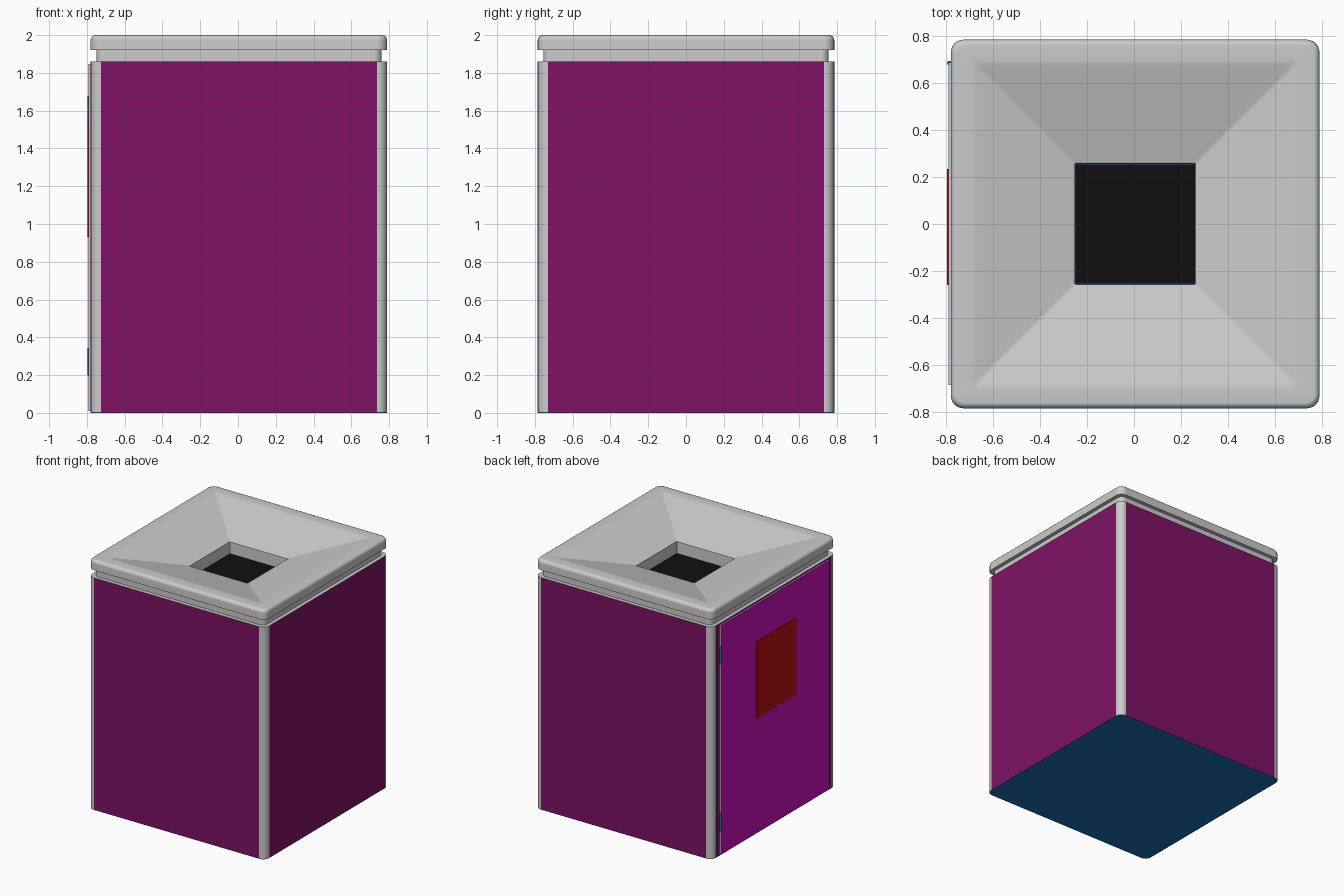
import bpy, bmesh, math

if "Cube" in bpy.data.objects:
    bpy.data.objects.remove(bpy.data.objects["Cube"])

CX = 0.005  # bin body sits slightly right so the door fits the left side


def colour(name, rgb):
    m = bpy.data.materials.new(name)
    m.diffuse_color = (*rgb, 1)
    m.use_nodes = True
    m.node_tree.nodes["Principled BSDF"].inputs["Base Color"].default_value = m.diffuse_color
    return m


PURPLE = colour("purple", (0.21, 0.006, 0.13))
MAGENTA = colour("magenta", (0.6, 0.005, 0.5))
RED = colour("red", (0.5, 0.005, 0.005))
BLUE = colour("blue", (0.01, 0.16, 0.45))
BLACK = colour("black", (0.005, 0.005, 0.005))


def finish(name, bm, mat):
    bmesh.ops.recalc_face_normals(bm, faces=bm.faces)
    me = bpy.data.meshes.new(name)
    bm.to_mesh(me)
    bm.free()
    ob = bpy.data.objects.new(name, me)
    bpy.context.collection.objects.link(ob)
    if mat:
        me.materials.append(mat)
    return ob


def loft(name, rings, mat=None, cap=False, seg=6):
    """Stack of rounded squares: (half width, corner radius, z)."""
    bm = bmesh.new()
    loops = []
    for h, r, z in rings:
        loop = []
        for q in range(4):
            mid = math.pi / 4 + q * math.pi / 2
            sx = math.copysign(h - r, math.cos(mid))
            sy = math.copysign(h - r, math.sin(mid))
            for i in range(seg + 1):
                a = q * math.pi / 2 + i / seg * math.pi / 2
                loop.append(bm.verts.new((CX + sx + r * math.cos(a), sy + r * math.sin(a), z)))
        loops.append(loop)
    n = len(loops[0])
    for a, b in zip(loops, loops[1:]):
        for i in range(n):
            bm.faces.new((a[i], a[(i + 1) % n], b[(i + 1) % n], b[i]))
    if cap:
        bm.faces.new(loops[0])
        bm.faces.new(loops[-1])
    ob = finish(name, bm, mat)
    bpy.ops.object.select_all(action='DESELECT')
    ob.select_set(True)
    bpy.context.view_layer.objects.active = ob
    bpy.ops.object.shade_smooth_by_angle(angle=math.radians(35))
    wn = ob.modifiers.new("weighted", 'WEIGHTED_NORMAL')
    wn.keep_sharp = True
    return ob


def box(name, lo, hi, mat=None):
    bm = bmesh.new()
    bmesh.ops.create_cube(bm, size=1)
    for v in bm.verts:
        v.co = [(l + h) / 2 + c * (h - l) for l, h, c in zip(lo, hi, v.co)]
    return finish(name, bm, mat)


# body frame with rounded corner posts, and base plate
loft("body_frame", [(0.784, 0.05, 0.004), (0.784, 0.05, 1.86), (0.74, 0.03, 1.86)])
loft("base_plate", [(0.784, 0.05, 0), (0.784, 0.05, 0.004)], BLUE, cap=True)

# coloured side panels
W, T = 0.73, 0.785
for side, s in (("front", -1), ("back", 1)):
    y = sorted((s * 0.76, s * T))
    box(side + "_panel", (CX - W, y[0], 0.001), (CX + W, y[1], 1.859), PURPLE)
for side, s in (("left", -1), ("right", 1)):
    x = sorted((CX + s * 0.76, CX + s * T))
    box(side + "_panel", (x[0], -W, 0.001), (x[1], W, 1.859), PURPLE)

# lid: neck, rounded rim and funnel down to the opening
loft("funnel_lid", [
    (0.755, 0.04, 1.855), (0.755, 0.04, 1.92), (0.785, 0.055, 1.92),
    (0.785, 0.055, 1.974), (0.782, 0.053, 1.985), (0.774, 0.048, 1.995),
    (0.762, 0.04, 2.0), (0.70, 0.03, 2.0), (0.68, 0.02, 1.997),
    (0.66, 0.012, 1.991), (0.265, 0.008, 1.885), (0.257, 0.005, 1.878),
    (0.255, 0.004, 1.78)])
box("dark_opening", (CX - 0.254, -0.254, 1.775), (CX + 0.254, 0.254, 1.785), BLACK)

# door on the left side with a coloured face and a sign panel
box("door", (-0.79, -0.685, 0.01), (-0.779, 0.688, 1.848))
box("door_face", (-0.791, -0.685, 0.01), (-0.79, 0.688, 1.848), MAGENTA)
box("sign_panel", (-0.796, -0.26, 0.93), (-0.791, 0.235, 1.545), RED)

# hinges
for name, z in (("lower_hinge", 0.27), ("upper_hinge", 1.605)):
    bm = bmesh.new()
    bmesh.ops.create_cone(bm, cap_ends=True, segments=16, radius1=0.009, radius2=0.009, depth=0.145)
    for f in bm.faces:
        f.smooth = len(f.verts) == 4
    hinge = finish(name, bm, BLUE)
    hinge.location = (-0.787, 0.686, z)
